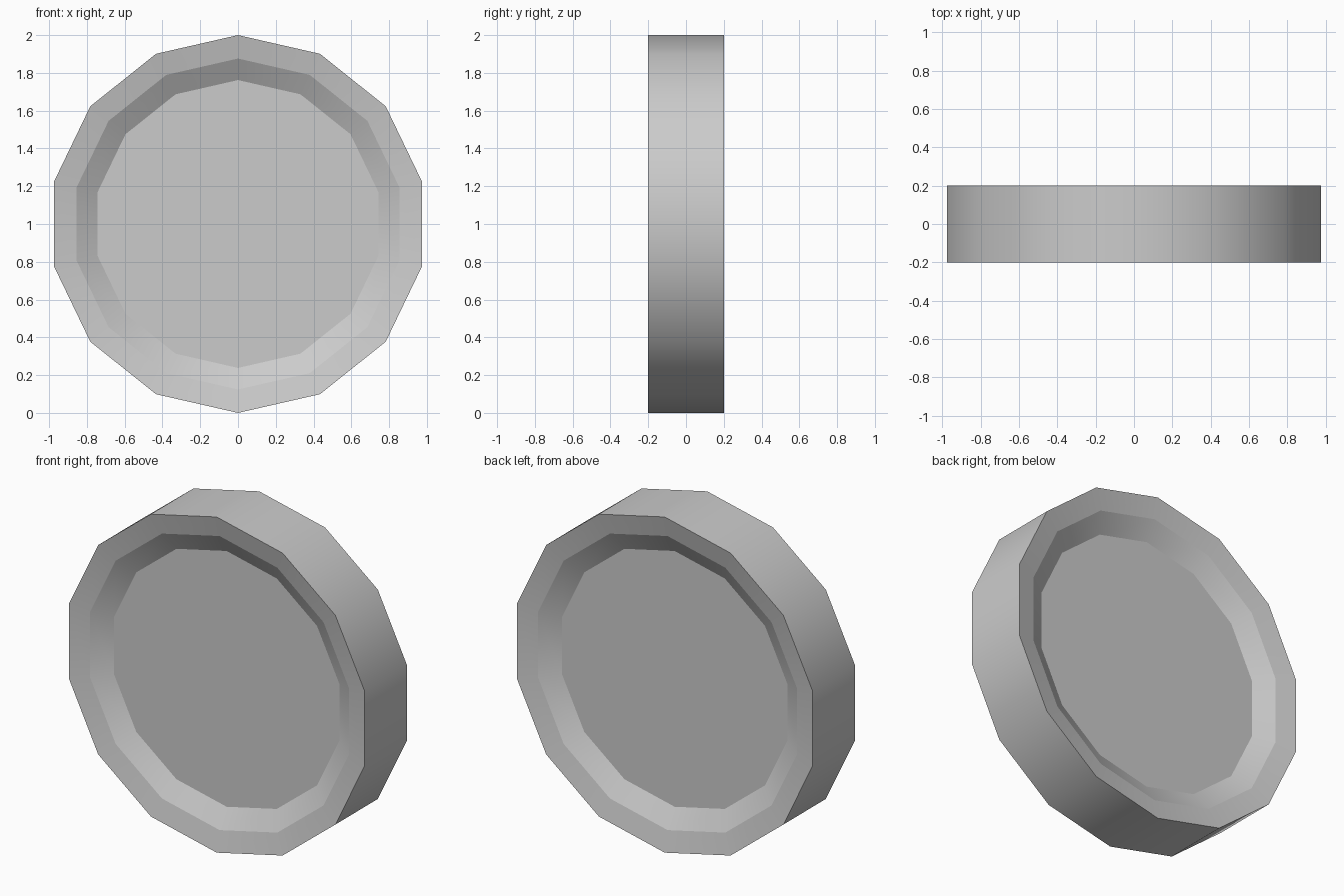
import bpy, bmesh
from math import sin, cos, tau

if "Cube" in bpy.data.objects:
    bpy.data.objects.remove(bpy.data.objects["Cube"])

SIDES = 14
# Half profile of the disc: (radius, y) from front centre panel over the rim to the back
PROFILE = [(0.762, -0.107), (0.876, -0.173), (1.0, -0.2),
           (1.0, 0.2), (0.876, 0.173), (0.762, 0.107)]

bm = bmesh.new()


def ring(radius, y):
    """One 14-sided loop standing upright, with a corner at the top."""
    return [bm.verts.new((radius * sin(tau * i / SIDES), y,
                          1 + radius * cos(tau * i / SIDES))) for i in range(SIDES)]


rings = [ring(r, y) for r, y in PROFILE]

# Sloped rim bands and tread
for a, b in zip(rings, rings[1:]):
    for i in range(SIDES):
        j = (i + 1) % SIDES
        bm.faces.new((a[i], a[j], b[j], b[i])).smooth = True

# Recessed flat panels, front and back
bm.faces.new(rings[0])
bm.faces.new(rings[-1])
bmesh.ops.recalc_face_normals(bm, faces=bm.faces)

# Crisp loops between bands, smooth shading around each band
for loop in rings:
    for i in range(SIDES):
        bm.edges.get((loop[i], loop[(i + 1) % SIDES])).smooth = False

mesh = bpy.data.meshes.new("wheel")
bm.to_mesh(mesh)
bm.free()
wheel = bpy.data.objects.new("wheel", mesh)
bpy.context.collection.objects.link(wheel)
